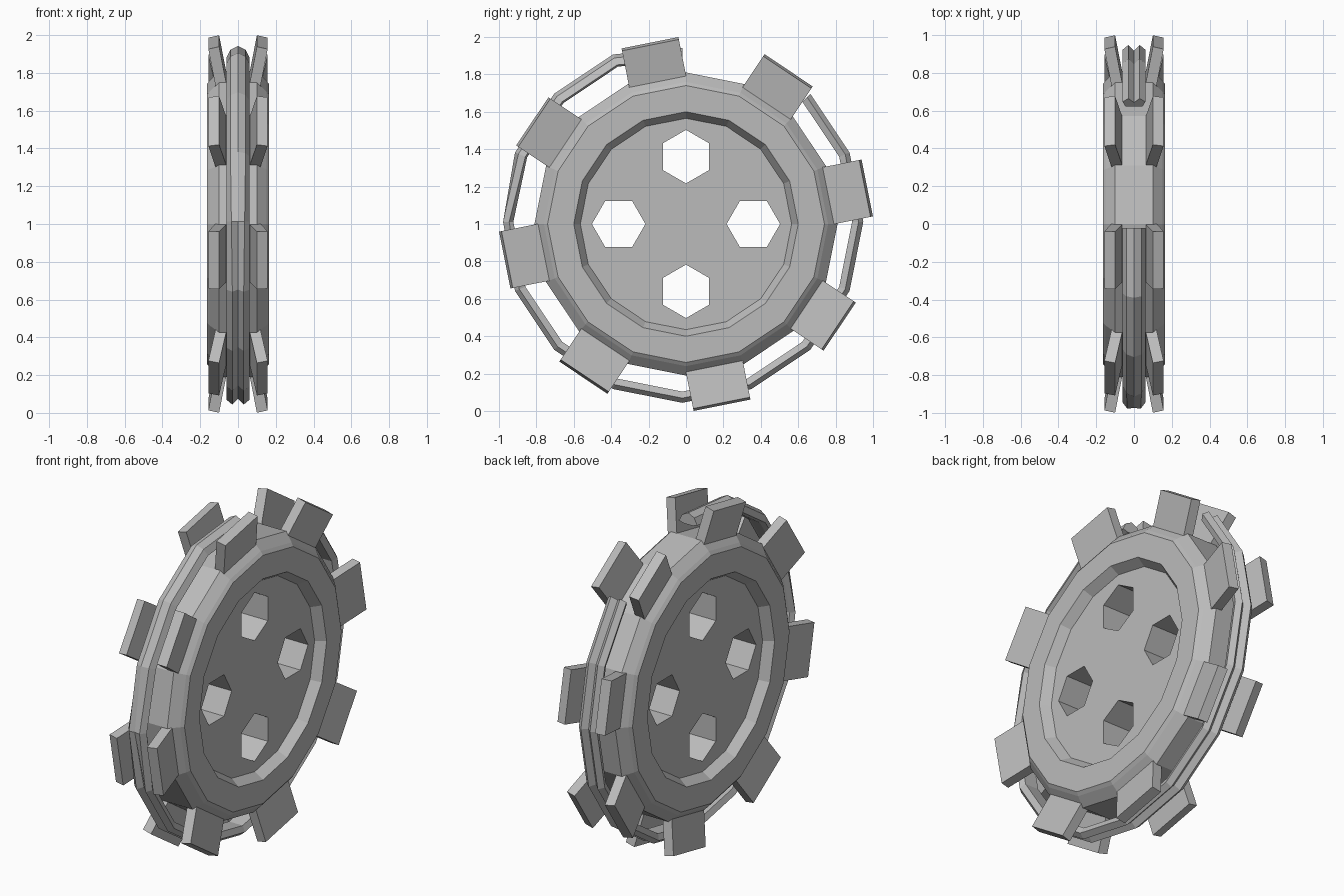
import bpy, bmesh, math
from mathutils import Vector

SIDES = 16
STEP = 2 * math.pi / SIDES

cube = bpy.data.objects.get("Cube")
if cube:
    bpy.data.objects.remove(cube, do_unlink=True)

grey = bpy.data.materials.new("plain_grey")
grey.use_nodes = True
grey.diffuse_color = (0.5, 0.5, 0.5, 1)
grey.node_tree.nodes["Principled BSDF"].inputs["Base Color"].default_value = (0.5, 0.5, 0.5, 1)


def around(x, r, angle, cy=0.0, cz=1.0):
    """Point at a radius and an angle from the top towards the front."""
    return Vector((x, cy - r * math.sin(angle), cz + r * math.cos(angle)))


def make_object(name, bm):
    bmesh.ops.recalc_face_normals(bm, faces=bm.faces)
    mesh = bpy.data.meshes.new(name)
    bm.to_mesh(mesh)
    bm.free()
    mesh.materials.append(grey)
    obj = bpy.data.objects.new(name, mesh)
    bpy.context.collection.objects.link(obj)
    return obj


def bridge(name, loops):
    """Join a row of equal vertex loops and cap both ends."""
    bm = bmesh.new()
    rows = [[bm.verts.new(p) for p in loop] for loop in loops]
    for a, b in zip(rows, rows[1:]):
        for i in range(len(a)):
            j = (i + 1) % len(a)
            bm.faces.new((a[i], a[j], b[j], b[i]))
    bm.faces.new(rows[0])
    bm.faces.new(rows[-1])
    return make_object(name, bm)


# Wheel body with a recessed centre, turned about the axle
half = [(0.11, 0.565), (0.165, 0.60), (0.165, 0.74), (0.15, 0.76), (0.10, 0.81)]
profile = half + [(-x, r) for x, r in reversed(half)]
wheel = bridge("wheel_body", [[around(x, r, i * STEP) for i in range(SIDES)]
                              for x, r in profile])

# Four six-sided holes through the wheel
for k in range(4):
    turn = k * math.pi / 2
    centre = around(0, 0.36, turn)
    loops = [[around(x, 0.143, turn + i * math.pi / 3, centre.y, centre.z)
              for i in range(6)] for x in (-0.3, 0.3)]
    cutter = bridge("hole_cutter", loops)
    cutter.hide_render = True
    mod = wheel.modifiers.new("hole", "BOOLEAN")
    mod.operation = "DIFFERENCE"
    mod.solver = "EXACT"
    mod.object = cutter
    bpy.context.view_layer.objects.active = wheel
    bpy.ops.object.modifier_apply(modifier=mod.name)
    bpy.data.objects.remove(cutter, do_unlink=True)

# Tread blocks leaning outwards on both sides
section = [(0.06, 0.78), (0.10, 0.988), (0.157, 0.975), (0.117, 0.765)]
for side, label in ((1, "left"), (-1, "right")):
    for k in range(SIDES // 2):
        angle = (2 * k + 0.5) * STEP
        tangent = Vector((0, -math.cos(angle), -math.sin(angle)))
        loops = [[around(side * x, r, angle) + tangent * w for x, r in section]
                 for w in (-0.155, 0.155)]
        bridge(f"{label}_tread_block_{k + 1}", loops)

# Open outer band: a single ridge that turns into a double ridge
single = [(-0.06, -0.06), (-0.04, -0.02), (0, 0), (0.04, -0.02),
          (0.06, -0.06), (0.03, -0.07), (-0.03, -0.07)]
double = [(-0.06, -0.025), (-0.03, 0), (0, -0.03), (0.03, 0),
          (0.06, -0.025), (0.045, -0.06), (-0.045, -0.06)]
loops = []
for i in range(SIDES - 1):
    blend = min(max((i - 3) / 2, 0), 1)
    radius = 0.93 if i == 0 else 0.968
    loops.append([around(a[0] + (b[0] - a[0]) * blend,
                         radius + a[1] + (b[1] - a[1]) * blend,
                         i * STEP, -0.02, 1.012)
                  for a, b in zip(single, double)])
bridge("outer_band", loops)
